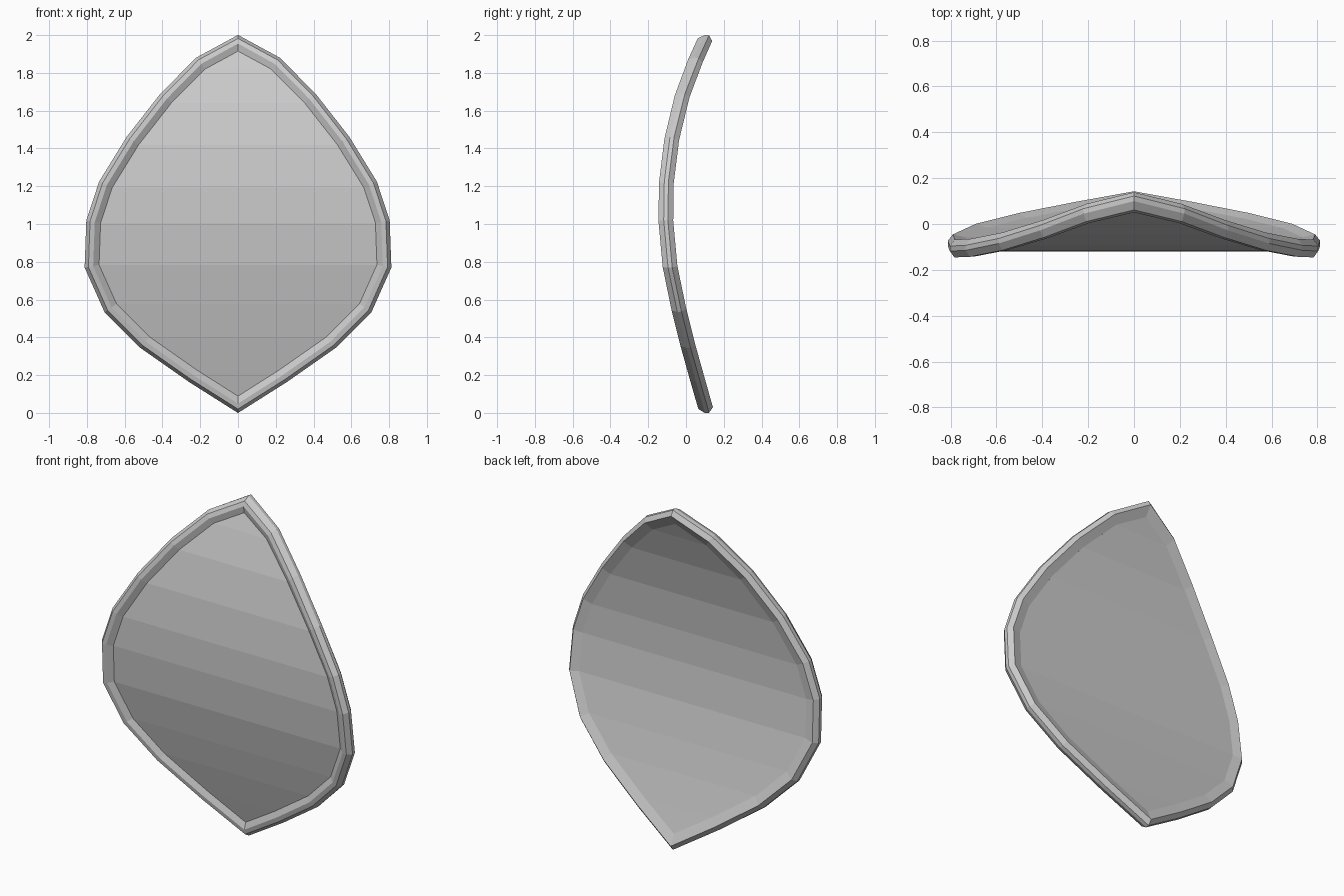
import bpy, bmesh
from mathutils import Vector

if "Cube" in bpy.data.objects:
    bpy.data.objects.remove(bpy.data.objects["Cube"])

# Half outline (x, z) from top tip to bottom tip, mirrored to a closed loop
HALF = [(0, 2), (.22, 1.88), (.41, 1.69), (.59, 1.46), (.735, 1.225), (.803, 1.02),
        (.812, .77), (.707, .535), (.517, .345), (.26, .165), (0, 0)]
OUTLINE = [Vector(p) for p in HALF] + [Vector((-x, z)) for x, z in HALF[-2:0:-1]]

# Side curve (z, y) that bows the whole shield forward
BOW = [(0, .108), (.165, .061), (.345, .01), (.535, -.038), (.77, -.087), (1.02, -.11),
       (1.225, -.107), (1.46, -.077), (1.69, -.02), (1.88, .053), (2, .108)]


def bow(z):
    z = min(max(z, 0), 2)
    for (z0, y0), (z1, y1) in zip(BOW, BOW[1:]):
        if z <= z1:
            return y0 + (y1 - y0) * (z - z0) / (z1 - z0)
    return BOW[-1][1]


def inset(d):
    """Outline moved inward by d with mitred corners."""
    out, n = [], len(OUTLINE)
    for i, p in enumerate(OUTLINE):
        a = (p - OUTLINE[i - 1]).normalized()
        b = (OUTLINE[(i + 1) % n] - p).normalized()
        na, nb = Vector((a.y, -a.x)), Vector((b.y, -b.x))
        m = (na + nb).normalized()
        out.append(p + m * (d / m.dot(na)))
    return out


def ring(bm, pts, off):
    verts = []
    for p in pts:
        slope = (bow(p.y + .05) - bow(p.y - .05)) / .1
        verts.append(bm.verts.new((p.x, bow(p.y) + off, p.y - off * slope * .4)))
    return verts


def bridge(bm, a, b):
    n = len(a)
    for i in range(n):
        j = (i + 1) % n
        bm.faces.new((a[i], a[j], b[j], b[i]))


def finish(bm, name):
    bmesh.ops.recalc_face_normals(bm, faces=bm.faces)
    me = bpy.data.meshes.new(name)
    bm.to_mesh(me)
    bm.free()
    bpy.context.collection.objects.link(bpy.data.objects.new(name, me))


# Rim: bevelled band swept around the outline, stepped in front, nearly flush behind
bm = bmesh.new()
profile = [(0, -.008), (.02, -.036), (.045, -.034), (.08, -.008),
           (.08, .03), (.022, .042), (0, .014)]
rings = [ring(bm, inset(d), o) for d, o in profile]
for i in range(len(rings)):
    bridge(bm, rings[i - 1], rings[i])
finish(bm, "shield_rim")

# Panel: curved plate of cross strips joining the right and left edges
bm = bmesh.new()
base = inset(.075)
n, half = len(base), len(HALF) - 1
front, back = ring(bm, base, -.011), ring(bm, base, .031)
for r in (front, back):
    bm.faces.new((r[0], r[1], r[n - 1]))
    for i in range(1, half - 1):
        bm.faces.new((r[i], r[i + 1], r[n - i - 1], r[n - i]))
    bm.faces.new((r[half - 1], r[half], r[half + 1]))
bridge(bm, front, back)
finish(bm, "shield_panel")
